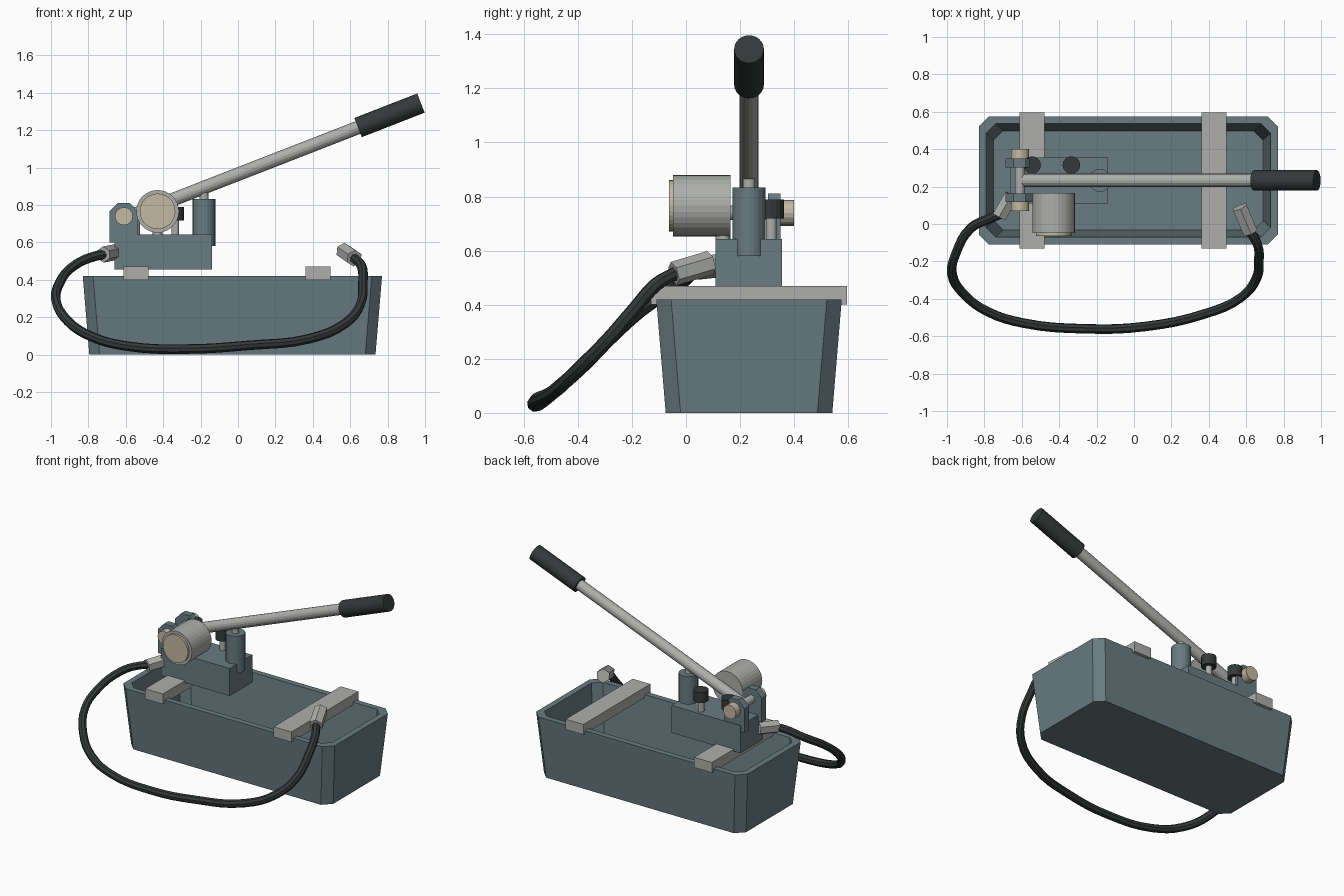
import bpy, bmesh
from mathutils import Vector

if "Cube" in bpy.data.objects:
    bpy.data.objects.remove(bpy.data.objects["Cube"])


def material(name, rgb):
    m = bpy.data.materials.new(name)
    m.diffuse_color = (*rgb, 1)
    m.use_nodes = True
    m.node_tree.nodes["Principled BSDF"].inputs["Base Color"].default_value = m.diffuse_color
    return m


TEAL = material("teal_paint", (0.14, 0.20, 0.22))
STEEL = material("steel", (0.42, 0.43, 0.41))
RUBBER = material("rubber", (0.035, 0.04, 0.04))
BRASS = material("pale_brass", (0.55, 0.48, 0.36))
YC = 0.233  # centre line of tank, pump and lever


def finish(name, bm, mat):
    bmesh.ops.recalc_face_normals(bm, faces=bm.faces)
    me = bpy.data.meshes.new(name)
    bm.to_mesh(me)
    bm.free()
    me.materials.append(mat)
    ob = bpy.data.objects.new(name, me)
    bpy.context.collection.objects.link(ob)
    return ob


def loft(name, rings, mat):
    """Skin equal-length closed rings and cap both ends."""
    bm = bmesh.new()
    rows = [[bm.verts.new(p) for p in r] for r in rings]
    n = len(rows[0])
    for a, b in zip(rows, rows[1:]):
        for i in range(n):
            j = (i + 1) % n
            bm.faces.new((a[i], a[j], b[j], b[i]))
    bm.faces.new(rows[0])
    bm.faces.new(rows[-1])
    return finish(name, bm, mat)


def box(name, x0, x1, y0, y1, z0, z1, mat):
    ring = lambda z: [(x0, y0, z), (x1, y0, z), (x1, y1, z), (x0, y1, z)]
    return loft(name, [ring(z0), ring(z1)], mat)


def rod(name, a, b, r, mat, sides=16):
    a, b = Vector(a), Vector(b)
    d = b - a
    bm = bmesh.new()
    bmesh.ops.create_cone(bm, cap_ends=True, segments=sides,
                          radius1=r, radius2=r, depth=d.length)
    ob = finish(name, bm, mat)
    ob.rotation_mode = 'QUATERNION'
    ob.rotation_quaternion = d.to_track_quat('Z', 'Y')
    ob.location = (a + b) / 2
    return ob


def octagon(hx, hy, c, z):
    return [(-0.03 + x, YC + y, z) for x, y in (
        (hx - c, -hy), (hx, c - hy), (hx, hy - c), (hx - c, hy),
        (c - hx, hy), (-hx, hy - c), (-hx, c - hy), (c - hx, -hy))]


# Open tapered tank with chamfered corners
loft("oil_tank", [octagon(0.765, 0.308, 0.055, 0),
                  octagon(0.80, 0.343, 0.055, 0.42),
                  octagon(0.76, 0.303, 0.05, 0.42),
                  octagon(0.72, 0.265, 0.05, 0.04)], TEAL)

# Cross bars resting on the rim
for side, x in (("left", -0.545), ("right", 0.428)):
    box(side + "_cross_bar", x - 0.067, x + 0.067, -0.13, 0.595, 0.40, 0.47, STEEL)

# Pump block with two chamfered pivot ears
box("pump_block", -0.66, -0.14, 0.11, 0.355, 0.455, 0.643, TEAL)
ear = [(-0.688, 0.60), (-0.535, 0.60), (-0.535, 0.765),
       (-0.58, 0.812), (-0.643, 0.812), (-0.688, 0.765)]
for side, y in (("front", 0.117), ("back", 0.303)):
    loft(side + "_pivot_ear", [[(x, yy, z) for x, z in ear]
                               for yy in (y, y + 0.047)], TEAL)

# Pivot pin and its heads
rod("pivot_pin", (-0.61, 0.08, 0.74), (-0.61, 0.39, 0.74), 0.027, STEEL)
rod("front_pin_head", (-0.61, 0.07, 0.74), (-0.61, 0.117, 0.74), 0.048, BRASS)
rod("back_pin_head", (-0.61, 0.35, 0.74), (-0.61, 0.40, 0.74), 0.048, BRASS)

# Lever and grip
rod("lever", (-0.61, YC, 0.727), (0.70, YC, 1.237), 0.036, STEEL)
rod("lever_grip", (0.642, YC, 1.214), (0.978, YC, 1.345), 0.055, RUBBER, 24)

# Piston
rod("pump_cylinder", (-0.182, YC, 0.58), (-0.182, YC, 0.833), 0.061, TEAL, 20)
rod("piston_rod", (-0.182, YC, 0.80), (-0.182, YC, 0.87), 0.023, STEEL)

# Pressure gauge
rod("gauge_stem", (-0.43, 0.137, 0.63), (-0.43, 0.137, 0.70), 0.027, STEEL)
rod("gauge_case", (-0.43, -0.048, 0.766), (-0.43, 0.165, 0.766), 0.114, STEEL, 32)
rod("gauge_face", (-0.43, -0.063, 0.766), (-0.43, -0.03, 0.766), 0.095, BRASS, 32)

# Valve knobs
for side, x in (("left", -0.545), ("right", -0.335)):
    rod(side + "_valve_stem", (x, 0.315, 0.63), (x, 0.315, 0.73), 0.02, STEEL)
    rod(side + "_valve_knob", (x, 0.315, 0.718), (x, 0.315, 0.79), 0.047, RUBBER)

# Hose and hex end fittings
rod("left_hose_fitting", (-0.655, 0.155, 0.548), (-0.72, 0.04, 0.535), 0.043, STEEL, 6)
rod("right_hose_fitting", (0.565, 0.09, 0.555), (0.622, -0.045, 0.515), 0.045, STEEL, 6)
path = [(-0.70, 0.06, 0.537), (-0.77, 0.03, 0.525), (-0.87, -0.02, 0.48),
        (-0.953, -0.16, 0.385), (-0.973, -0.267, 0.29), (-0.91, -0.375, 0.18),
        (-0.78, -0.47, 0.095), (-0.59, -0.53, 0.045), (-0.27, -0.56, 0.03),
        (0.06, -0.548, 0.05), (0.38, -0.48, 0.085), (0.57, -0.395, 0.165),
        (0.655, -0.29, 0.27), (0.668, -0.19, 0.385), (0.66, -0.11, 0.475),
        (0.615, -0.03, 0.52)]
cu = bpy.data.curves.new("hose", 'CURVE')
cu.dimensions = '3D'
cu.bevel_depth = 0.026
cu.bevel_resolution = 2
cu.resolution_u = 4
cu.use_fill_caps = True
sp = cu.splines.new('BEZIER')
sp.bezier_points.add(len(path) - 1)
for bp, p in zip(sp.bezier_points, path):
    bp.co = p
    bp.handle_left_type = bp.handle_right_type = 'AUTO'
sp.use_smooth = False
cu.materials.append(RUBBER)
bpy.context.collection.objects.link(bpy.data.objects.new("hose", cu))
